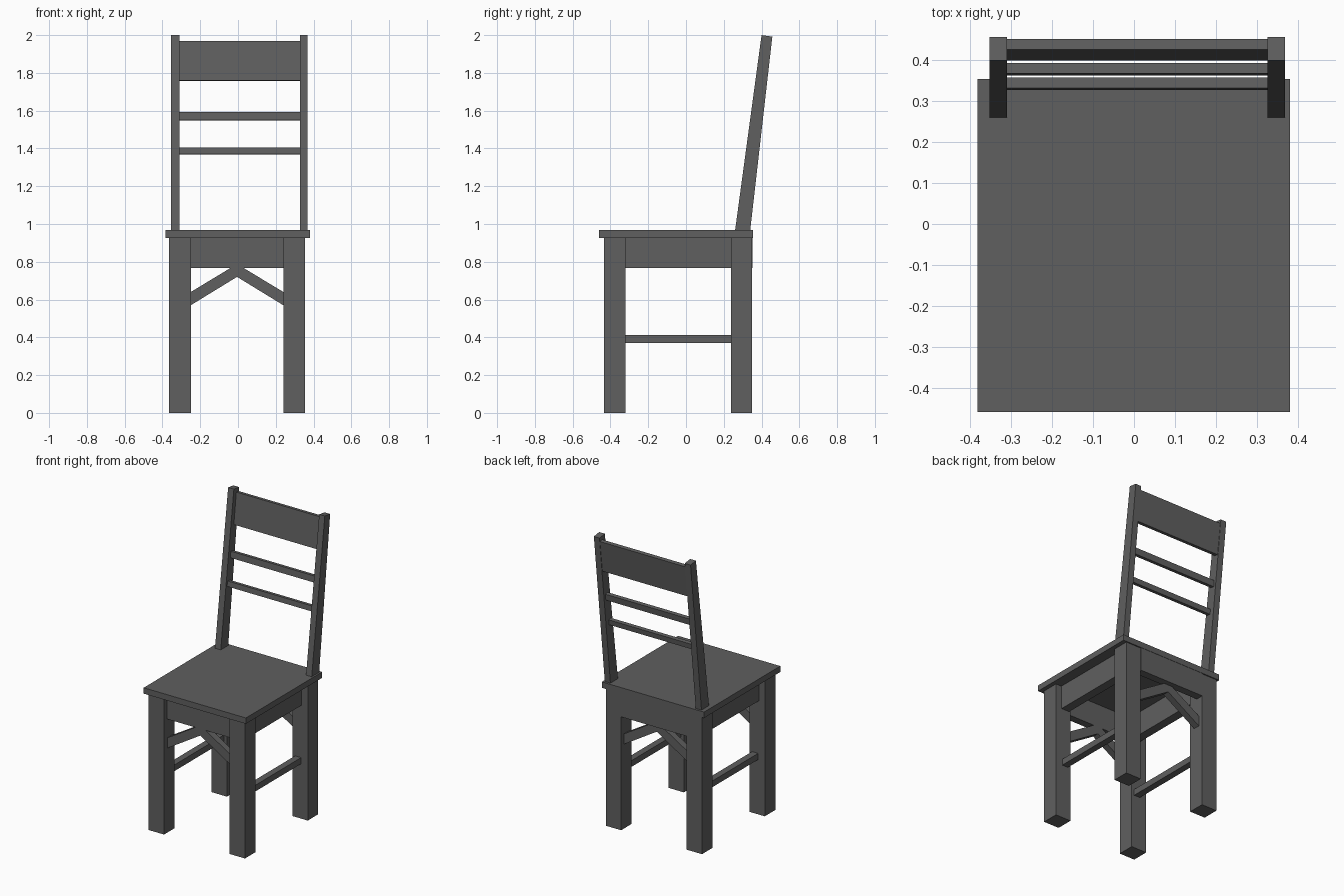
import bpy
import bmesh
from mathutils import Vector

cube = bpy.data.objects.get("Cube")
if cube:
    bpy.data.objects.remove(cube, do_unlink=True)

# One dark grey material for the whole chair
grey = bpy.data.materials.new("dark grey")
grey.use_nodes = True
COLOUR = (0.115, 0.115, 0.115, 1)
grey.diffuse_color = COLOUR
grey.node_tree.nodes["Principled BSDF"].inputs["Base Color"].default_value = COLOUR

MID = -0.005          # centre line of the frame
SIDES = (("left", 1), ("right", -1))


def prism(name, profile, axis, start, end):
    """Extrude a 2D profile along x (profile is y, z) or y (profile is x, z)."""
    bm = bmesh.new()

    def place(a, b):
        return (start, a, b) if axis == "x" else (a, start, b)

    face = bm.faces.new([bm.verts.new(place(a, b)) for a, b in profile])
    new = bmesh.ops.extrude_face_region(bm, geom=[face])["geom"]
    d = end - start
    move = Vector((d, 0, 0) if axis == "x" else (0, d, 0))
    bmesh.ops.translate(bm, vec=move,
                        verts=[v for v in new if isinstance(v, bmesh.types.BMVert)])
    bmesh.ops.recalc_face_normals(bm, faces=bm.faces)
    mesh = bpy.data.meshes.new(name)
    bm.to_mesh(mesh)
    bm.free()
    mesh.materials.append(grey)
    obj = bpy.data.objects.new(name, mesh)
    bpy.context.collection.objects.link(obj)
    return obj


def box(name, x, y, z):
    profile = [(y[0], z[0]), (y[1], z[0]), (y[1], z[1]), (y[0], z[1])]
    return prism(name, profile, "x", *x)


# Seat board
box("seat", (-0.383, 0.381), (-0.46, 0.355), (0.927, 0.967))

# Legs, side aprons and side stretchers
for side, s in SIDES:
    def across(a, b):
        return sorted((MID + s * a, MID + s * b))
    box(f"front_leg_{side}", across(0.245, 0.36), (-0.433, -0.32), (0, 0.925))
    box(f"back_leg_{side}", across(0.245, 0.36), (0.238, 0.35), (0, 0.925))
    box(f"side_apron_{side}", across(0.255, 0.315), (-0.32, 0.238), (0.768, 0.927))
    box(f"side_stretcher_{side}", across(0.265, 0.31), (-0.32, 0.238), (0.37, 0.412))

# Front and back aprons with chevron braces below them
INNER = 0.245
chevron = [(MID - INNER, 0.57), (MID, 0.72), (MID + INNER, 0.57),
           (MID + INNER, 0.64), (MID + 0.03, 0.77), (MID - 0.03, 0.77),
           (MID - INNER, 0.64)]
for end, apron_y, brace_y in (("front", (-0.40, -0.35), (-0.395, -0.35)),
                              ("back", (0.30, 0.353), (0.275, 0.32))):
    box(f"{end}_apron", (MID - INNER, MID + INNER), apron_y, (0.768, 0.927))
    prism(f"{end}_brace", chevron, "y", *brace_y)

# Leaning, slightly tapered back posts
post = [(0.26, 0.967), (0.34, 0.967), (0.457, 1.992), (0.40, 2.0)]
for name, x in (("back_post_left", (0.327, 0.369)),
                ("back_post_right", (-0.354, -0.311))):
    prism(name, post, "x", *x)

# Back rail and slats, following the lean of the posts
LEAN = 0.125
for name, low, high, front in (("top_rail", 1.76, 1.97, 0.400),
                               ("upper_slat", 1.55, 1.592, 0.363),
                               ("lower_slat", 1.37, 1.405, 0.328)):
    shift = LEAN * (high - low)
    depth = 0.026
    profile = [(front, low), (front + depth, low - 0.003),
               (front + depth + shift, high - 0.003), (front + shift, high)]
    prism(name, profile, "x", -0.315, 0.33)
